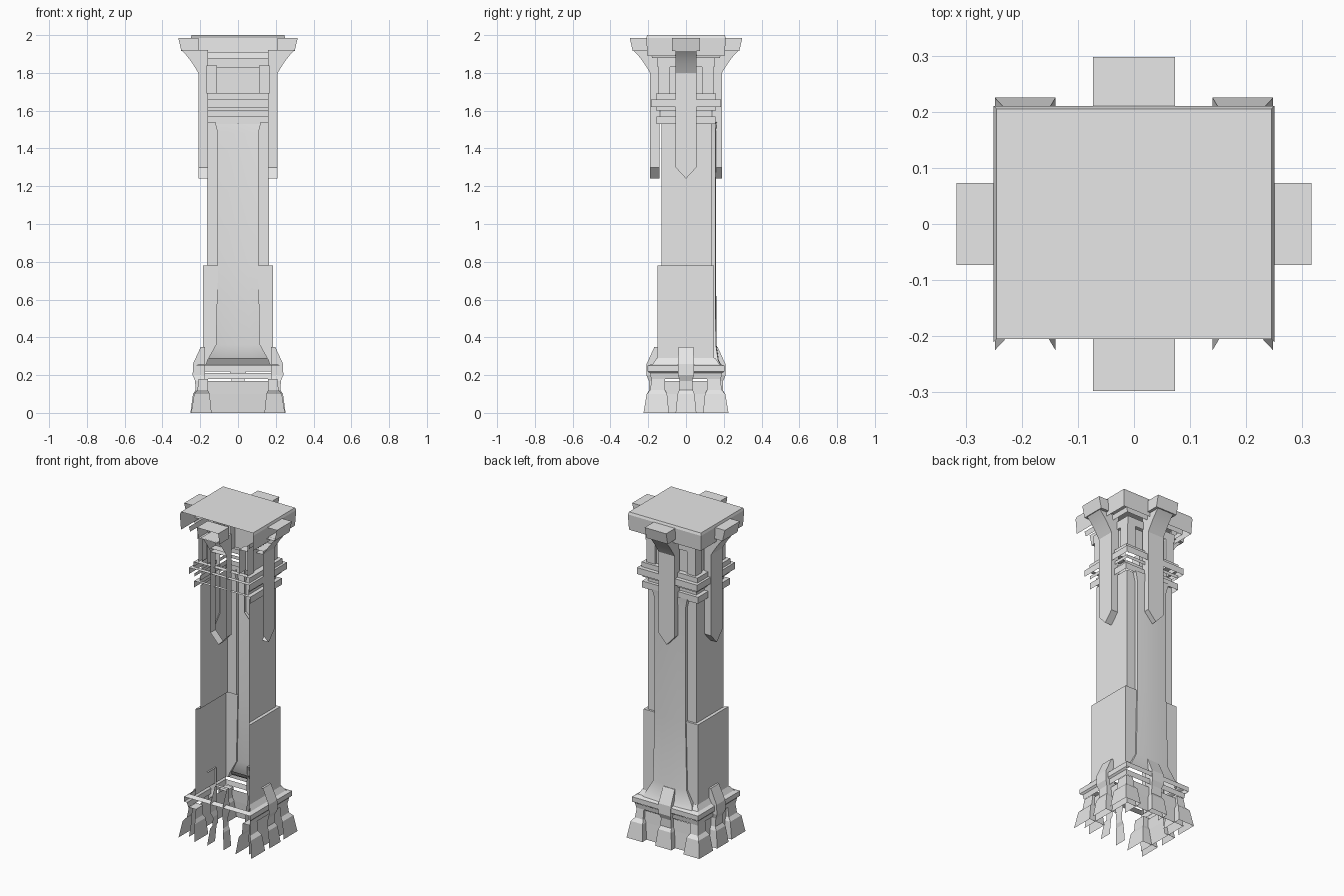
import bpy, bmesh
from mathutils import Vector

if "Cube" in bpy.data.objects:
    bpy.data.objects.remove(bpy.data.objects["Cube"], do_unlink=True)

stone = bpy.data.materials.new("stone_grey")
stone.use_nodes = True
stone.diffuse_color = (0.8, 0.8, 0.8, 1)
stone.node_tree.nodes["Principled BSDF"].inputs["Base Color"].default_value = (0.8, 0.8, 0.8, 1)


def finish(name, bm, drop, smooth=False):
    """Turn a bmesh into an object, leaving out faces chosen by their normal."""
    bmesh.ops.remove_doubles(bm, verts=bm.verts, dist=0.0005)
    bm.normal_update()
    bad = [f for f in bm.faces if drop(f)]
    bmesh.ops.delete(bm, geom=bad, context='FACES')
    mesh = bpy.data.meshes.new(name)
    bm.to_mesh(mesh)
    bm.free()
    mesh.materials.append(stone)
    ob = bpy.data.objects.new(name, mesh)
    bpy.context.collection.objects.link(ob)
    if smooth:
        bpy.ops.object.select_all(action='DESELECT')
        ob.select_set(True)
        bpy.context.view_layer.objects.active = ob
        bpy.ops.object.shade_smooth_by_angle(angle=0.6)
    return ob


def loft(rings, closed=True):
    """Bridge rings of points; a closed loft also gets end caps."""
    bm = bmesh.new()
    rows = [[bm.verts.new(p) for p in ring] for ring in rings]
    n = len(rows[0])
    for a, b in zip(rows, rows[1:]):
        for i in range(n if closed else n - 1):
            j = (i + 1) % n
            bm.faces.new((a[i], a[j], b[j], b[i]))
    if closed:
        bm.faces.new(rows[0][::-1])
        bm.faces.new(rows[-1])
        bmesh.ops.recalc_face_normals(bm, faces=bm.faces)
    return bm


def rect(x0, x1, y0, y1, z):
    return [(x0, y0, z), (x1, y0, z), (x1, y1, z), (x0, y1, z)]


def open_shell(f):
    """The column is hollow: open to the front and below."""
    return f.normal.y < -0.5 or f.normal.z < -0.8


def tiers(name, profile, keep_top=False):
    top = profile[-1][0]
    bm = loft([rect(-x, x, -y, y, z) for z, x, y in profile])
    finish(name, bm, lambda f: open_shell(f) or (
        not keep_top and f.normal.z > 0.8 and f.calc_center_median().z > top - 0.001
        and f.calc_area() > 0.05))


# Hollow shaft with wider lower wings and a raised panel at the back
def section(z, x, front, wing, c, back):
    half = [(x, front), (x, wing), (c, wing), (c, back), (c * 0.5, back + 0.003)]
    pts = half + [(0, back + 0.004)] + [(-px, py) for px, py in reversed(half)]
    return [(px, py, z) for px, py in pts]


shaft = loft([
    section(0.25, 0.185, -0.15, 0.148, 0.17, 0.185),
    section(0.28, 0.185, -0.15, 0.148, 0.16, 0.17),
    section(0.36, 0.185, -0.15, 0.148, 0.115, 0.158),
    section(0.78, 0.185, -0.15, 0.148, 0.105, 0.155),
    section(0.78, 0.165, -0.13, 0.135, 0.105, 0.155),
    section(1.48, 0.165, -0.13, 0.135, 0.105, 0.155),
    section(1.54, 0.165, -0.13, 0.135, 0.12, 0.16)], closed=False)
finish("shaft", shaft, lambda f: False, smooth=True)

# Stepped mouldings
tiers("base_moulding", [
    (0, 0.205, 0.185), (0.1, 0.195, 0.175), (0.17, 0.195, 0.17),
    (0.18, 0.21, 0.185), (0.21, 0.215, 0.19), (0.22, 0.225, 0.205),
    (0.25, 0.225, 0.205), (0.26, 0.205, 0.175), (0.29, 0.187, 0.155)])
tiers("upper_moulding", [
    (1.53, 0.19, 0.155), (1.57, 0.19, 0.155), (1.57, 0.165, 0.135),
    (1.6, 0.165, 0.135), (1.6, 0.185, 0.16), (1.62, 0.185, 0.16),
    (1.62, 0.205, 0.185), (1.66, 0.205, 0.185), (1.66, 0.19, 0.16),
    (1.69, 0.19, 0.16), (1.69, 0.155, 0.13), (1.83, 0.155, 0.13),
    (1.83, 0.17, 0.15), (1.88, 0.17, 0.15), (1.88, 0.2, 0.18), (1.91, 0.205, 0.185)])
tiers("cap_slab", [(1.89, 0.245, 0.205), (1.985, 0.25, 0.21), (2, 0.245, 0.205)], True)

# Corner feet and neck pilasters
for sx, side in ((1, "left"), (-1, "right")):
    for sy, end in ((1, "back"), (-1, "front")):
        def block(z, x0, x1, y0, y1):
            return rect(sx * x0, sx * x1, sy * y0, sy * y1, z)
        finish(f"corner_foot_{side}_{end}", loft([
            block(0, 0.14, 0.248, 0.09, 0.225), block(0.1, 0.15, 0.232, 0.1, 0.208),
            block(0.12, 0.16, 0.215, 0.11, 0.19), block(0.18, 0.16, 0.208, 0.11, 0.182)]),
            open_shell)
        finish(f"neck_pilaster_{side}_{end}", loft([
            block(1.69, 0.11, 0.168, 0.085, 0.145),
            block(1.84, 0.11, 0.168, 0.085, 0.145)]), open_shell)

# Brackets and base legs, one set on each side
sides = (("left", Vector((1, 0, 0)), 0.02, 0.03), ("back", Vector((0, 1, 0)), 0, 0),
         ("right", Vector((-1, 0, 0)), 0.02, 0.03), ("front", Vector((0, -1, 0)), 0, 0))
for side, out, d, base_d in sides:
    across = Vector((-out.y, out.x, 0))

    def at(u, o, z):
        return across * u + out * o + Vector((0, 0, z))

    def no_inner(f):
        return f.normal.y < -0.5 or f.normal.dot(out) < -0.5

    # Pointed hanging strap
    outline = [(-0.055, 1.82), (-0.055, 1.3), (0, 1.24), (0.055, 1.3), (0.055, 1.82)]
    finish(f"strap_{side}", loft([[at(u, o + d, z) for u, z in outline]
                                  for o in (0.14, 0.19)]), no_inner)

    # Curved brace that flares up to the head
    curve = [(0.14, 1.8), (0.19, 1.8), (0.205, 1.825), (0.228, 1.86),
             (0.255, 1.895), (0.28, 1.92), (0.14, 1.92)]
    finish(f"brace_{side}", loft([[at(u, o + d, z) for o, z in curve]
                                  for u in (-0.055, 0.055)]), no_inner, smooth=True)

    # Bracket head block
    head = [(0.19, 1.915), (0.282, 1.915), (0.298, 1.985), (0.19, 1.985)]
    finish(f"bracket_head_{side}", loft([[at(u, o + d * 0.9, z) for o, z in head]
                                         for u in (-0.073, 0.073)]), no_inner)

    # Waisted leg over the base moulding
    leg = [(0, 0.222, 0.055), (0.1, 0.208, 0.045), (0.12, 0.195, 0.036),
           (0.17, 0.197, 0.034), (0.2, 0.21, 0.042), (0.26, 0.208, 0.042),
           (0.35, 0.167, 0.04)]
    finish(f"base_leg_{side}", loft([
        [at(-w, 0.145 + base_d, z), at(w, 0.145 + base_d, z),
         at(w, o + base_d, z), at(-w, o + base_d, z)] for z, o, w in leg]),
        lambda f: no_inner(f) or f.normal.z < -0.8)
